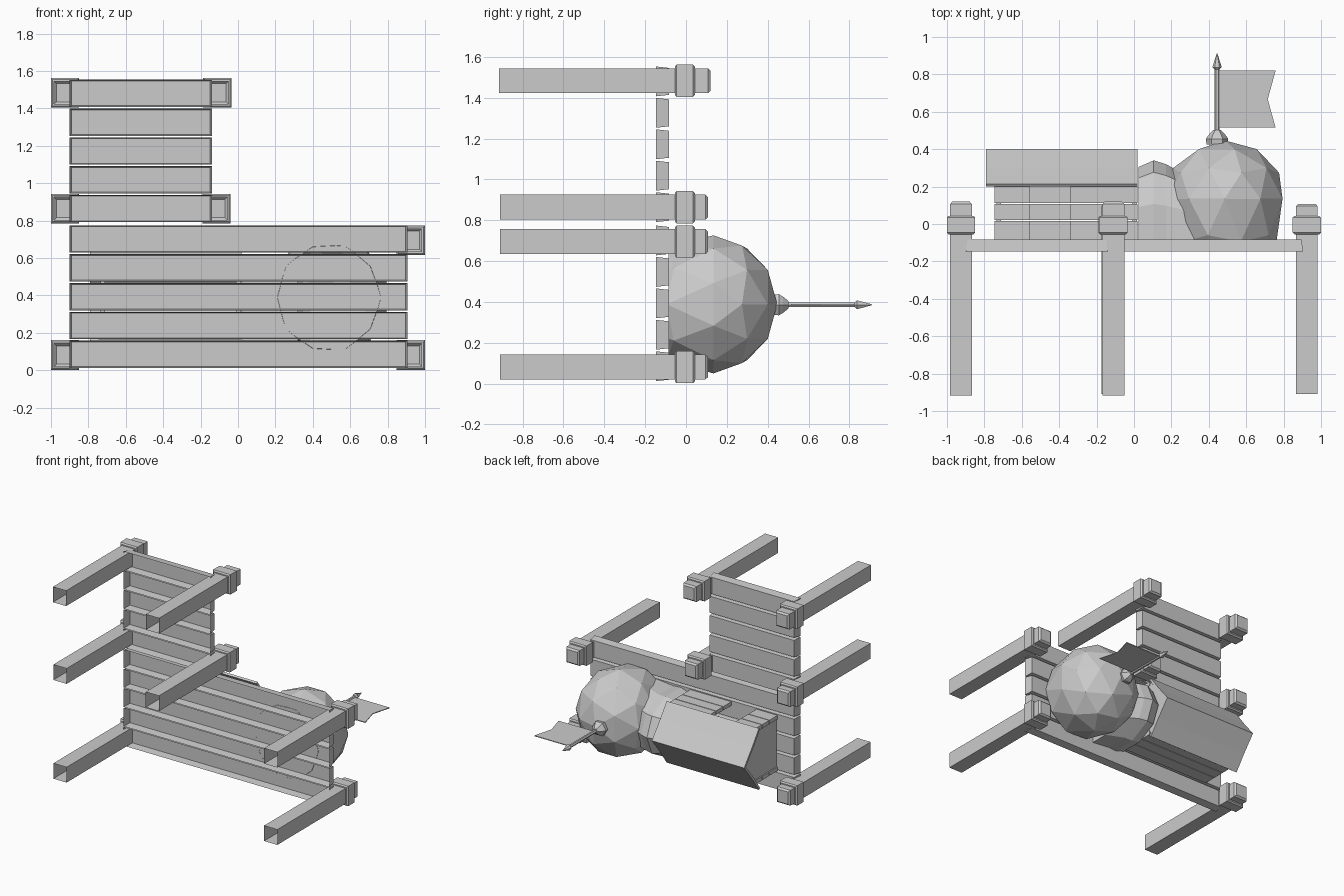
import bpy, bmesh, math
from mathutils import Matrix

cube = bpy.data.objects.get("Cube")
if cube:
    bpy.data.objects.remove(cube, do_unlink=True)

grey = bpy.data.materials.new("plain_grey")
grey.use_nodes = True
grey.diffuse_color = (0.6, 0.6, 0.6, 1)
grey.node_tree.nodes["Principled BSDF"].inputs["Base Color"].default_value = (0.6, 0.6, 0.6, 1)

TO_BACK = Matrix.Rotation(-math.pi / 2, 4, 'X')  # local z becomes +y
FLOOR = -0.083  # back of the deck


def finish(name, bm):
    bmesh.ops.recalc_face_normals(bm, faces=bm.faces)
    mesh = bpy.data.meshes.new(name)
    bm.to_mesh(mesh)
    bm.free()
    mesh.materials.append(grey)
    obj = bpy.data.objects.new(name, mesh)
    bpy.context.collection.objects.link(obj)


def loft(name, rings, start=True):
    """Skin a list of equal-length point rings; the first end may stay open."""
    bm = bmesh.new()
    rows = [[bm.verts.new(p) for p in ring] for ring in rings]
    n = len(rows[0])
    for a, b in zip(rows, rows[1:]):
        for i in range(n):
            j = (i + 1) % n
            bm.faces.new((a[i], a[j], b[j], b[i]))
    if start:
        bm.faces.new(rows[0][::-1])
    bm.faces.new(rows[-1])
    finish(name, bm)


def rect(x, z, hx, hz, y):
    return [(x - hx, y, z - hz), (x + hx, y, z - hz), (x + hx, y, z + hz), (x - hx, y, z + hz)]


def box(name, x0, x1, y0, y1, z0, z1):
    x, z, hx, hz = (x0 + x1) / 2, (z0 + z1) / 2, (x1 - x0) / 2, (z1 - z0) / 2
    loft(name, [rect(x, z, hx, hz, y0), rect(x, z, hx, hz, y1)])


def turned(name, x, z, profile, sides):
    """Spindle along y from (radius, y) pairs."""
    rings = []
    for r, y in profile:
        angles = [math.tau * i / sides for i in range(sides)]
        rings.append([(x + r * math.cos(a), y, z + r * math.sin(a)) for a in angles])
    loft(name, rings)


# Deck planks: shallow trays, open at the front and narrower at the back
def planks(name, x0, x1, z0, count, pitch):
    for i in range(count):
        z, x, hx = z0 + pitch * (i + 0.5), (x0 + x1) / 2, (x1 - x0) / 2
        hz = pitch / 2 - 0.004
        loft(f"{name}_{i + 1}", [rect(x, z, hx, hz, -0.147),
                                 rect(x, z, hx - 0.01, hz - 0.007, FLOOR)], start=False)


planks("long_plank", -0.9, 0.905, 0.008, 5, 0.154)
planks("short_plank", -0.9, -0.14, 0.787, 5, 0.154)


# Posts: hollow tube, flared collar and end cap in one open shell
def post(name, x, z, extra):
    profile = [(0.058, -0.91 - extra / 2), (0.058, -0.055), (0.067, -0.055), (0.076, -0.046),
               (0.076, 0.034), (0.067, 0.043), (0.058, 0.043), (0.058, 0.095 + extra),
               (0.046, 0.108 + extra)]
    loft(name, [rect(x, z, s, s + 0.003, y) for s, y in profile], start=False)


for name, x, z, extra in (("top_right_post", -0.925, 1.483, 0.012),
                          ("top_inner_post", -0.11, 1.483, 0.012),
                          ("middle_right_post", -0.925, 0.864, 0),
                          ("middle_inner_post", -0.115, 0.864, 0),
                          ("left_upper_post", 0.924, 0.695, 0),
                          ("left_lower_post", 0.924, 0.081, 0),
                          ("right_lower_post", -0.925, 0.081, 0)):
    post(name, x, z, extra)

# Faceted dome, its lower half stretched and cut off at the deck
bm = bmesh.new()
bmesh.ops.create_icosphere(bm, subdivisions=2, radius=1)
for v in bm.verts:
    if v.co.z < 0:
        v.co.z *= 1.4
bmesh.ops.transform(bm, verts=bm.verts, matrix=Matrix.Translation((0.485, 0.135, 0.388))
                    @ Matrix.Diagonal((0.325, 0.312, 0.338, 1)) @ TO_BACK)
bmesh.ops.bisect_plane(bm, geom=bm.verts[:] + bm.edges[:] + bm.faces[:],
                       plane_co=(0, FLOOR - 0.002, 0), plane_no=(0, -1, 0), clear_outer=True)
finish("dome", bm)

# Finial, flagpole, point and swallow-tail flag
FX, FZ = 0.444, 0.386
turned("finial", FX, FZ, [(0.056, 0.425), (0.06, 0.455), (0.046, 0.475), (0.02, 0.503)], 6)
turned("flagpole", FX, FZ, [(0.013, 0.48), (0.013, 0.845)], 6)
turned("pole_point", FX, FZ, [(0.012, 0.825), (0.025, 0.838), (0.002, 0.912)], 6)
flag = [(FX, 0.515), (0.757, 0.515), (0.715, 0.667), (0.757, 0.82), (FX, 0.82)]
loft("flag", [[(x, y, z) for x, y in flag] for z in (FZ - 0.003, FZ + 0.003)])

# Hut walls: three boards each, with a doorway on the upper side
for i, (y0, y1) in enumerate(((FLOOR, 0.017), (0.022, 0.108), (0.113, 0.2))):
    box(f"lower_wall_board_{i + 1}", -0.745, 0.02, y0, y1, 0.165, 0.195)
    box(f"upper_wall_board_near_{i + 1}", -0.745, -0.56, y0, y1, 0.575, 0.605)
    box(f"upper_wall_board_far_{i + 1}", -0.34, 0.02, y0, y1, 0.575, 0.605)

# Hut gable walls
RZ = 0.384
gable = [(FLOOR, 0.18), (0.215, 0.18), (0.375, RZ), (0.215, 0.59), (FLOOR, 0.59)]
for name, x in (("outer_gable", -0.735), ("inner_gable", -0.01)):
    loft(name, [[(x + d, y, z) for y, z in gable] for d in (0, 0.025)])

# Gable roof with a thin edge and a soft bend halfway down each slope
slope = [(0.4, 0), (0.298, 0.128), (0.214, 0.244), (0.2, 0.234), (0.28, 0.122), (0.378, 0)]
for side, name in ((1, "upper_roof"), (-1, "lower_roof")):
    loft(name, [[(x, y, RZ + side * w) for y, w in slope] for x in (-0.79, 0.02)])

# Faceted tunnel joining the hut to the dome
arch = [(-1, 0), (-1, 0.45), (-0.62, 0.85), (0, 1), (0.62, 0.85), (1, 0.45), (1, 0)]
rings = []
for x, w, h in ((0.025, 0.215, 0.388), (0.105, 0.24, 0.423), (0.17, 0.235, 0.403), (0.32, 0.25, 0.323)):
    rings.append([(x, FLOOR + h * v, 0.36 + w * u) for u, v in arch])
loft("tunnel", rings)
